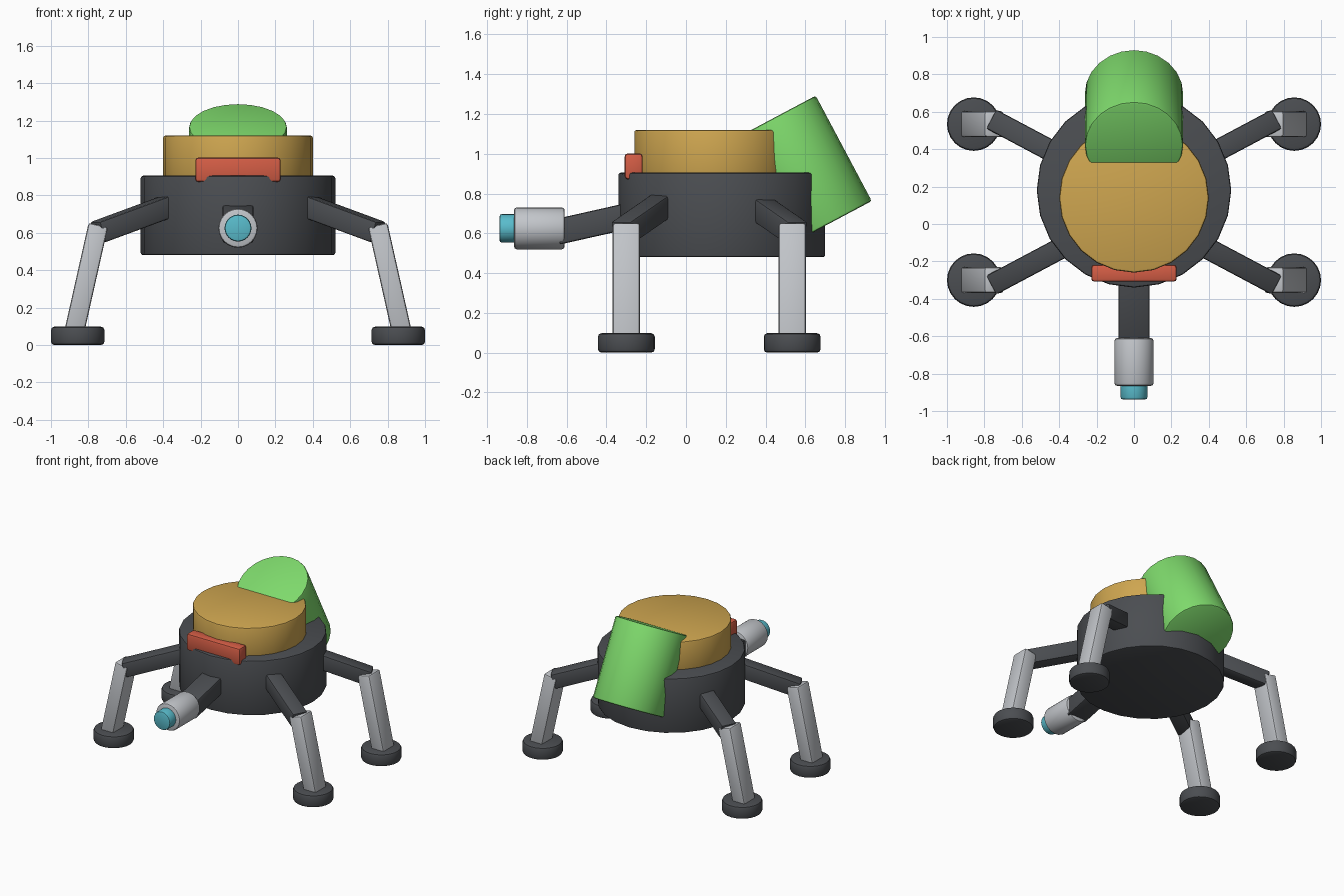
import bpy
import math
from mathutils import Vector, Matrix

cube = bpy.data.objects.get("Cube")
if cube:
    bpy.data.objects.remove(cube, do_unlink=True)


def material(name, rgb):
    m = bpy.data.materials.new(name)
    m.use_nodes = True
    color = (*rgb, 1.0)
    m.diffuse_color = color
    m.node_tree.nodes["Principled BSDF"].inputs["Base Color"].default_value = color
    return m


DARK = material("dark grey", (0.07, 0.075, 0.083))
LIGHT = material("light grey", (0.54, 0.56, 0.59))
GOLD = material("gold", (0.62, 0.38, 0.08))
GREEN = material("green", (0.21, 0.70, 0.15))
RED = material("red", (0.66, 0.11, 0.06))
CYAN = material("cyan", (0.10, 0.50, 0.60))


def finish(name, mat, bevel):
    """Name, colour, round and smooth the active object."""
    ob = bpy.context.object
    ob.name = ob.data.name = name
    ob.data.materials.append(mat)
    bpy.ops.object.transform_apply(location=False, rotation=False, scale=True)
    mod = ob.modifiers.new("rounded_edges", "BEVEL")
    mod.width = bevel
    mod.segments = 2
    mod.limit_method = "ANGLE"
    mod.angle_limit = math.radians(40)
    bpy.ops.object.modifier_apply(modifier=mod.name)
    bpy.ops.object.shade_smooth_by_angle(angle=math.radians(35))
    return ob


def drum(name, mat, start, end, radius, sides=24, bevel=0.012):
    """Cylinder between two points."""
    a, b = Vector(start), Vector(end)
    bpy.ops.mesh.primitive_cylinder_add(vertices=sides, radius=radius, depth=(b - a).length)
    ob = bpy.context.object
    ob.location = (a + b) / 2
    # the lean is always within the YZ plane
    d = b - a
    ob.rotation_euler = (math.atan2(-d.y, d.z), 0, 0)
    return finish(name, mat, bevel)


def beam(name, mat, start, end, width, thick, side, bevel=0.012):
    """Box running between two points; its width lies along the side vector."""
    a, b = Vector(start), Vector(end)
    z = (b - a).normalized()
    y = Vector(side)
    y = (y - z * y.dot(z)).normalized()
    x = y.cross(z)
    bpy.ops.mesh.primitive_cube_add(size=1)
    ob = bpy.context.object
    ob.scale = (thick, width, (b - a).length)
    ob.location = (a + b) / 2
    ob.rotation_euler = Matrix((x, y, z)).transposed().to_euler()
    return finish(name, mat, bevel)


# Body and upper deck
drum("body", DARK, (0, 0.18, 0.48), (0, 0.18, 0.905), 0.52)
drum("upper_deck", GOLD, (0, 0.14, 0.85), (0, 0.14, 1.12), 0.40)

# Leaning tank at the back
lean = math.radians(28)
axis = Vector((0, math.sin(lean), -math.cos(lean)))
middle = Vector((0, 0.561, 0.904))
drum("rear_tank", GREEN, middle - axis * 0.3, middle + axis * 0.3, 0.263)

# Front bumper bar
beam("front_bar", RED, (-0.228, -0.263, 0.937), (0.228, -0.263, 0.937),
     0.09, 0.13, (0, 1, 0), 0.015)

# Front nozzle on its arm
beam("nozzle_arm", DARK, (0, -0.2, 0.708), (0, -0.65, 0.607), 0.165, 0.13, (1, 0, 0))
drum("nozzle_sleeve", LIGHT, (0, -0.61, 0.625), (0, -0.865, 0.625), 0.105, bevel=0.014)
drum("nozzle_tip", CYAN, (0, -0.82, 0.625), (0, -0.938, 0.625), 0.072)

# Four legs: sloping upper beam, lower shin and round foot
MID_Y = 0.117
for sx, x_name in ((1, "left"), (-1, "right")):
    for sy, y_name in ((-1, "front"), (1, "back")):
        tag = f"{y_name}_{x_name}"
        foot_y = MID_Y + sy * 0.417
        hip = (sx * 0.27, MID_Y + sy * 0.182, 0.78)
        knee = (sx * 0.75, MID_Y + sy * 0.437, 0.603)
        across = (-sy * (knee[1] - hip[1]), sy * (knee[0] - hip[0]), 0)
        beam(f"{tag}_upper_leg", DARK, hip, knee, 0.115, 0.115, across)
        beam(f"{tag}_shin", LIGHT, (sx * 0.88, foot_y, 0.05), (sx * 0.747, foot_y, 0.642),
             0.138, 0.106, (0, 1, 0), 0.014)
        drum(f"{tag}_foot", DARK, (sx * 0.857, foot_y, 0), (sx * 0.857, foot_y, 0.098),
             0.143, bevel=0.018)
